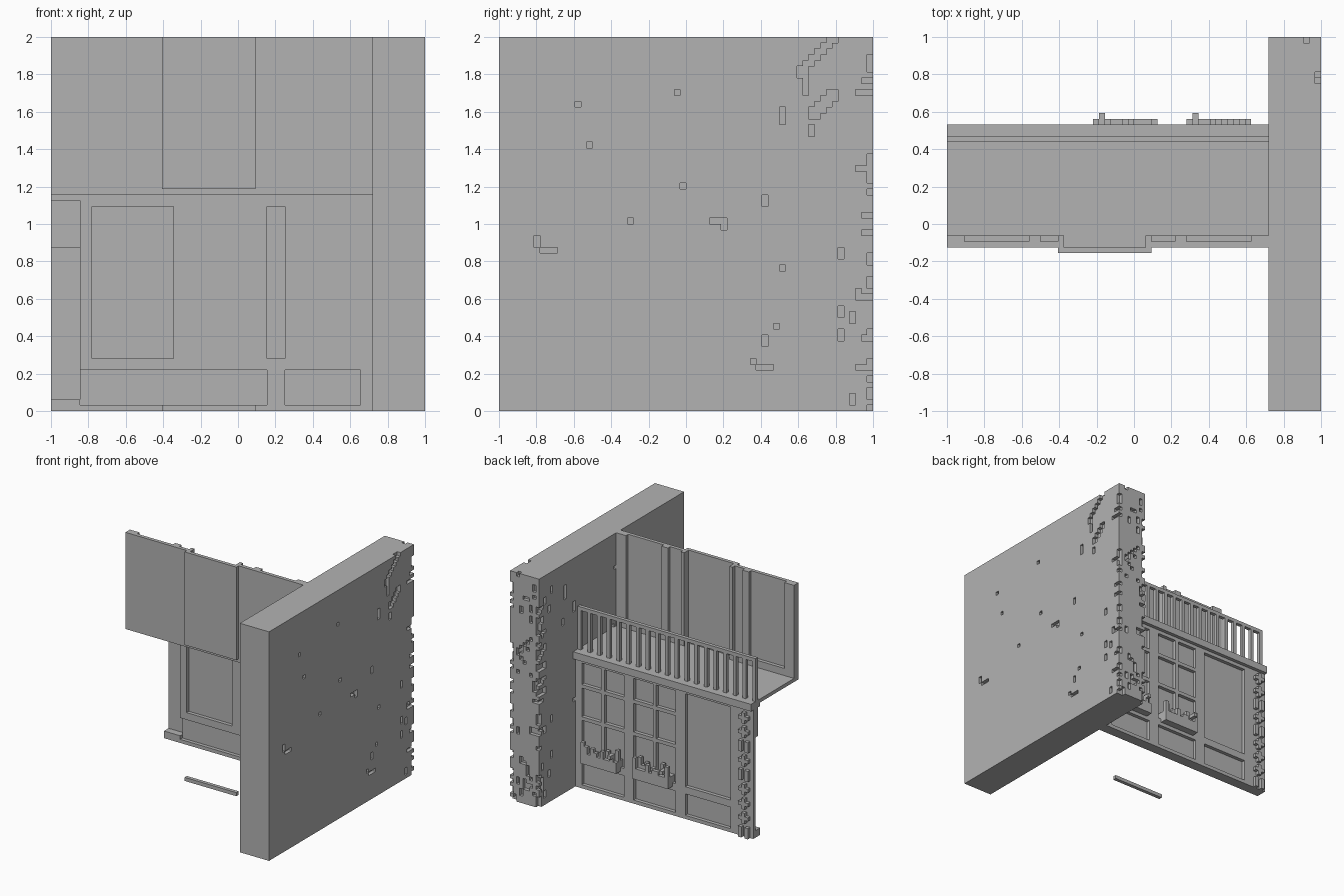
import bpy
import bmesh
import random
from itertools import product
from mathutils import Vector

random.seed(7)
UNIT = 1 / 32  # every part sits on one block grid

old = bpy.data.objects.get("Cube")
if old:
    bpy.data.objects.remove(old)

stone = bpy.data.materials.new("plain_grey")
stone.use_nodes = True
GREY = (0.45, 0.45, 0.45, 1)
stone.diffuse_color = GREY
stone.node_tree.nodes["Principled BSDF"].inputs["Base Color"].default_value = GREY


def block(x, y, z):
    """Cells of a box, each axis given as (start, end)."""
    return set(product(range(*x), range(*y), range(*z)))


def build(name, cells):
    """Skin the outside of a set of cells and merge its flat areas."""
    bm = bmesh.new()
    verts = {}

    def corner(p):
        p = tuple(p)
        if p not in verts:
            verts[p] = bm.verts.new((p[0] * UNIT - 1, p[1] * UNIT - 1, p[2] * UNIT))
        return verts[p]

    for cell in cells:
        for axis, side in product(range(3), (0, 1)):
            near = list(cell)
            near[axis] += 2 * side - 1
            if tuple(near) in cells:
                continue
            u, v = Vector((0, 0, 0)), Vector((0, 0, 0))
            u[(axis + 1) % 3] = v[(axis + 2) % 3] = 1
            base = Vector(cell)
            base[axis] += side
            ring = [base, base + u, base + u + v, base + v]
            if not side:
                ring.reverse()
            bm.faces.new([corner(int(c) for c in p) for p in ring])
    bmesh.ops.dissolve_limit(bm, angle_limit=0.01, verts=bm.verts, edges=bm.edges)
    mesh = bpy.data.meshes.new(name)
    bm.to_mesh(mesh)
    bm.free()
    mesh.materials.append(stone)
    obj = bpy.data.objects.new(name, mesh)
    bpy.context.collection.objects.link(obj)


END = 55  # where the balcony meets the side wall
TOP = 64

# Side wall with chipped faces and a crumbling back edge
wall = block((END, TOP), (0, TOP), (0, TOP))
chips = [((13, 14), (52, 53)), ((15, 16), (45, 46)), ((30, 31), (54, 55)),
         ((31, 32), (38, 39)), ((22, 23), (32, 33)), ((45, 46), (35, 37)),
         ((48, 49), (49, 52)), ((36, 39), (32, 33)), ((38, 39), (31, 32)),
         ((6, 7), (28, 30)), ((7, 10), (27, 28)), ((48, 49), (24, 25)),
         ((47, 48), (14, 15)), ((45, 46), (11, 13)), ((43, 44), (8, 9)),
         ((44, 47), (7, 8)), ((52, 53), (54, 58)), ((53, 54), (47, 49))]
for y, z in chips:
    wall -= block((TOP - 1, TOP), y, z)
    wall -= block((END, END + 1), y, z)
for step in range(7):  # diagonal cracks
    wall -= block((TOP - 1, TOP), (51 + step, 52 + step), (57 + step, 59 + step))
    if step < 4:
        wall -= block((TOP - 1, TOP), (53 + step, 55 + step), (50 + step, 52 + step))
for x in (END, TOP - 1):  # broken corners
    for z in range(TOP):
        if random.random() < 0.4:
            wall -= block((x, x + 1), (TOP - random.choice((1, 1, 2, 3)), TOP), (z, z + 1))
        if random.random() < 0.12:
            y = random.randrange(TOP - 6, TOP - 1)
            wall -= block((x, x + 1), (y, y + 1), (z, z + 2))
for n in range(55):  # pits in the end face
    x, z = random.randrange(END, TOP), random.randrange(TOP)
    wall -= block((x, x + 1), (TOP - 1, TOP), (z, z + random.choice((1, 2))))
build("side_wall", wall)

# Balcony floor with its edge moulding
build("balcony_floor", block((0, END), (28, 49), (37, 38)))
build("floor_moulding", block((0, END), (45, 49), (36, 37)))

# Upper front wall: grooved on the inside, with a projecting centre bay
front = block((0, 20), (28, 30), (37, TOP)) | block((34, END), (28, 30), (37, TOP))
for x in ((3, 14), (16, 19), (35, 39), (41, 52)):
    front -= block(x, (29, 30), (40, TOP))
front |= block((19, 35), (27, 28), (38, TOP))
build("upper_front_wall", front)
build("ground_sill", block((19, 35), (27, 28), (0, 1)))

# Lower facade with recessed panels on both sides
facade = block((5, END), (45, 48), (0, 36))
door, pier = (7, 21), (37, 40)
windows = ((24, 37), (40, 53))
for x in (door, pier):
    facade -= block(x, (45, 46), (9, 35))
facade -= block((5, 37), (45, 46), (1, 7)) | block((40, 53), (45, 46), (1, 7))
for x in (door,) + windows:
    facade -= block(x, (47, 48), (1, 7)) | block(x, (47, 48), (9, 35))
build("lower_facade", facade)

# Window bars
for label, (a, b) in zip(("right", "left"), windows):
    mid = (a + b) // 2
    bars = block((mid, mid + 1), (47, 48), (9, 35))
    for z in (19, 28):
        bars |= block((a, b), (47, 48), (z, z + 1))
    build(label + "_window_bars", bars)

# Corner pilaster with bracket, plinth and alternating ornament
build("corner_pilaster", block((0, 5), (47, 48), (2, 28)))
build("pilaster_bracket", block((0, 5), (46, 48), (28, 37)))
build("pilaster_plinth", block((0, 5), (45, 48), (0, 2)))
ornament = set()
for i, shape in enumerate("|+++|+|++"):
    z = 4 * i
    if shape == "+":
        ornament |= block((1, 4), (48, 49), (z + 1, z + 2))
        ornament |= block((2, 3), (48, 49), (z, z + 3))
    else:
        for x in (1, 3):
            ornament |= block((x, x + 1), (48, 49), (z, z + 3))
build("pilaster_ornament", ornament)

# Railing
rail = block((0, END), (46, 47), (49, 50))
for x in range(0, END, 3):
    rail |= block((x, x + 1), (46, 47), (38, 49))
build("balcony_railing", rail)

# Planters with blocky plants
for label, (a, b) in zip(("right", "left"), windows):
    build(label + "_planter", block((a + 1, b - 1), (47, 50), (8, 11)))
    plants = set()
    for x in range(a + 1, b - 1):
        y = random.choice((48, 49))
        plants |= block((x, x + 1), (y, y + 1), (11, 11 + random.choice((1, 1, 2, 3))))
    plants |= block((a + 2, a + 3), (49, 51), (12, 13))
    build(label + "_plants", plants)
